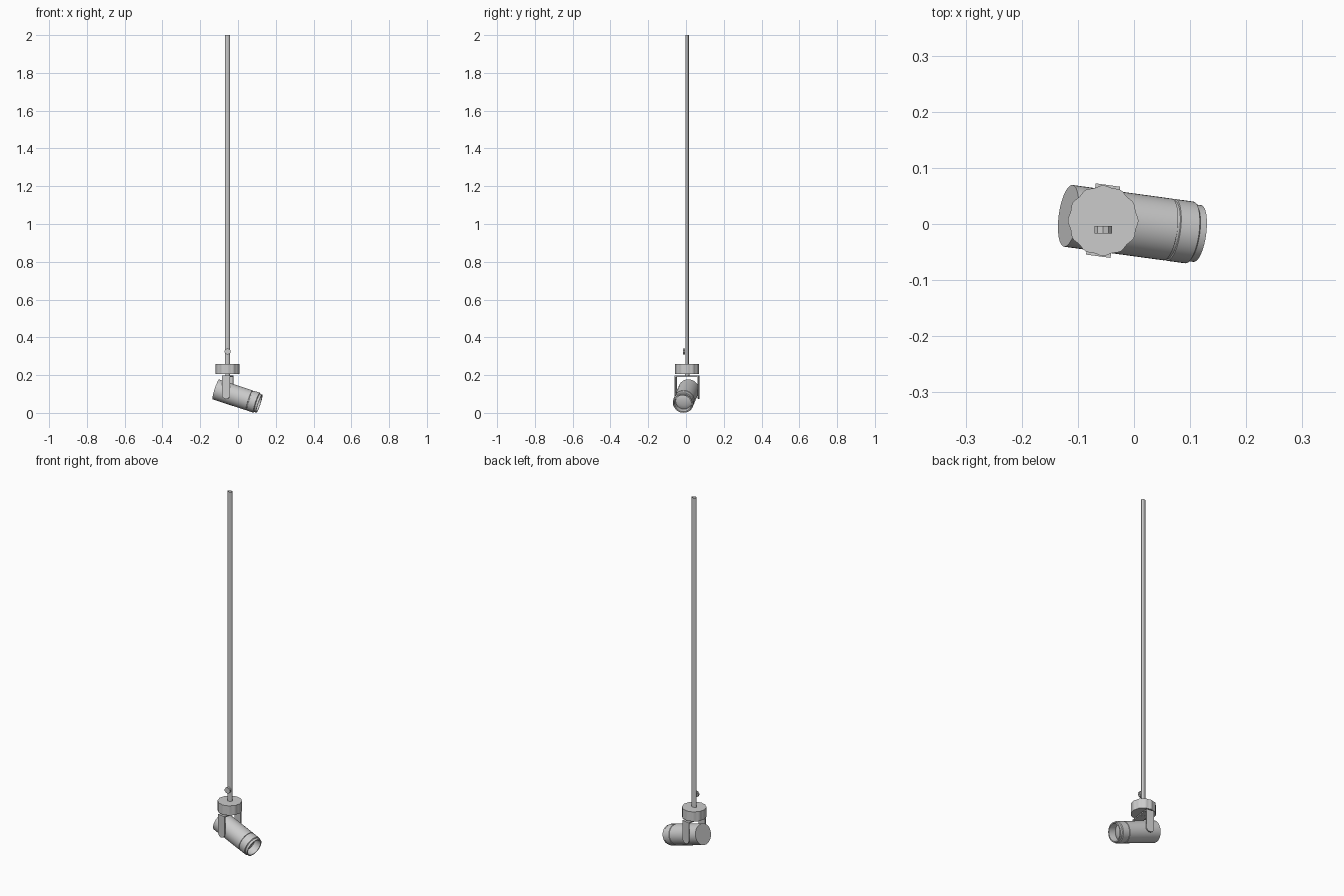
import bpy, bmesh, math
from mathutils import Matrix, Vector

if "Cube" in bpy.data.objects:
    bpy.data.objects.remove(bpy.data.objects["Cube"])

YAW = math.radians(-7.8)
HUB = Vector((-0.055, 0.006, 0.0))      # vertical axis of pole, canopy and yoke


def finish(name, bm, matrix=Matrix(), smooth=True):
    bmesh.ops.remove_doubles(bm, verts=bm.verts, dist=1e-6)
    bmesh.ops.transform(bm, matrix=matrix, verts=bm.verts)
    me = bpy.data.meshes.new(name)
    bm.to_mesh(me)
    bm.free()
    ob = bpy.data.objects.new(name, me)
    bpy.context.collection.objects.link(ob)
    if smooth:
        bpy.ops.object.select_all(action='DESELECT')
        ob.select_set(True)
        bpy.context.view_layer.objects.active = ob
        bpy.ops.object.shade_smooth_by_angle(angle=math.radians(35))
    return ob


def lathe(name, profile, matrix, sides=40):
    """Revolve (radius, height) points about local z; radius 0 closes an end."""
    bm = bmesh.new()
    rings = []
    for r, h in profile:
        if r == 0:
            rings.append([bm.verts.new((0, 0, h))] * sides)
        else:
            rings.append([bm.verts.new((r * math.cos(2 * math.pi * i / sides),
                                        r * math.sin(2 * math.pi * i / sides), h))
                          for i in range(sides)])
    for a, b in zip(rings, rings[1:]):
        for i in range(sides):
            j = (i + 1) % sides
            quad = list(dict.fromkeys((a[i], a[j], b[j], b[i])))
            bm.faces.new(quad)
    bmesh.ops.recalc_face_normals(bm, faces=bm.faces)
    return finish(name, bm, matrix)


def prism(bm, outline, offset):
    """Extrude a closed outline along an offset vector."""
    face = bm.faces.new([bm.verts.new(p) for p in outline])
    new = bmesh.ops.extrude_face_region(bm, geom=[face], use_keep_orig=True)["geom"]
    moved = [v for v in new if isinstance(v, bmesh.types.BMVert)]
    bmesh.ops.translate(bm, vec=offset, verts=moved)
    bmesh.ops.recalc_face_normals(bm, faces=bm.faces)


# Pole: slim open tube with a flattened section
bm = bmesh.new()
bmesh.ops.create_cone(bm, cap_ends=False, segments=16, radius1=1, radius2=1, depth=1)
finish("pole", bm, Matrix.Translation(HUB + Vector((0, 0, 1.13)))
       @ Matrix.Rotation(math.radians(15), 4, 'Z')
       @ Matrix.Diagonal((0.0138, 0.0086, 1.74, 1)))

# Clamp knob on the front of the pole
bm = bmesh.new()
bmesh.ops.create_cone(bm, cap_ends=True, segments=10, radius1=0.0165, radius2=0.0165, depth=0.013)
finish("clamp_knob", bm, Matrix.Translation((-0.055, -0.0105, 0.325))
       @ Matrix.Rotation(math.pi / 2, 4, 'X'), smooth=False)

# Canopy: thick disc with a gently scalloped rim
bm = bmesh.new()
outline = []
for i in range(72):
    t = 2 * math.pi * i / 72
    r = 0.0615 + 0.0015 * math.cos(12 * t)
    outline.append((r * math.cos(t), r * math.sin(t), 0.205))
prism(bm, outline, (0, 0, 0.054))
finish("canopy", bm, Matrix.Translation(HUB))

# Swivel stem between canopy and yoke
lathe("swivel_stem", [(0, 0.19), (0.012, 0.19), (0.012, 0.206), (0, 0.206)],
      Matrix.Translation(HUB), 20)

# Yoke: top strap with two round-ended legs
yoke_place = Matrix.Translation(HUB) @ Matrix.Rotation(YAW, 4, 'Z')
W, SPAN, T = 0.022, 0.064, 0.006
bm = bmesh.new()
prism(bm, [(-W, -SPAN, 0.191), (W, -SPAN, 0.191), (W, SPAN, 0.191), (-W, SPAN, 0.191)],
      (0, 0, 0.007))
for side in (-1, 1):
    leg = [(-W, side * SPAN, 0.191), (W, side * SPAN, 0.191)]
    for i in range(13):
        a = -math.pi * i / 12
        leg.append((W * math.cos(a), side * SPAN, 0.096 + W * math.sin(a)))
    prism(bm, leg, (0, -side * T, 0))
finish("yoke", bm, yoke_place)

# Pivot pin through both legs into the lamp body
lathe("pivot_pin", [(0, -0.062), (0.009, -0.062), (0.009, 0.062), (0, 0.062)],
      yoke_place @ Matrix.Translation((0, 0, 0.102)) @ Matrix.Rotation(math.pi / 2, 4, 'X'), 16)

# Lamp body: grooved barrel with stepped lip and recessed front
lamp_place = (Matrix.Translation((-0.117, 0.0145, 0.1245)) @ Matrix.Rotation(YAW, 4, 'Z')
              @ Matrix.Rotation(math.radians(108), 4, 'Y'))
lathe("lamp_body", [(0, 0), (0.0555, 0), (0.0555, 0.188), (0.053, 0.189), (0.053, 0.193),
                    (0.0555, 0.194), (0.0555, 0.229), (0.051, 0.232), (0.051, 0.244),
                    (0.045, 0.244), (0.043, 0.205), (0, 0.205)], lamp_place)

# Lens: shallow dome seated inside the recess
lathe("lens", [(0.043, 0.206), (0.036, 0.210), (0.02, 0.214), (0, 0.215)], lamp_place)
